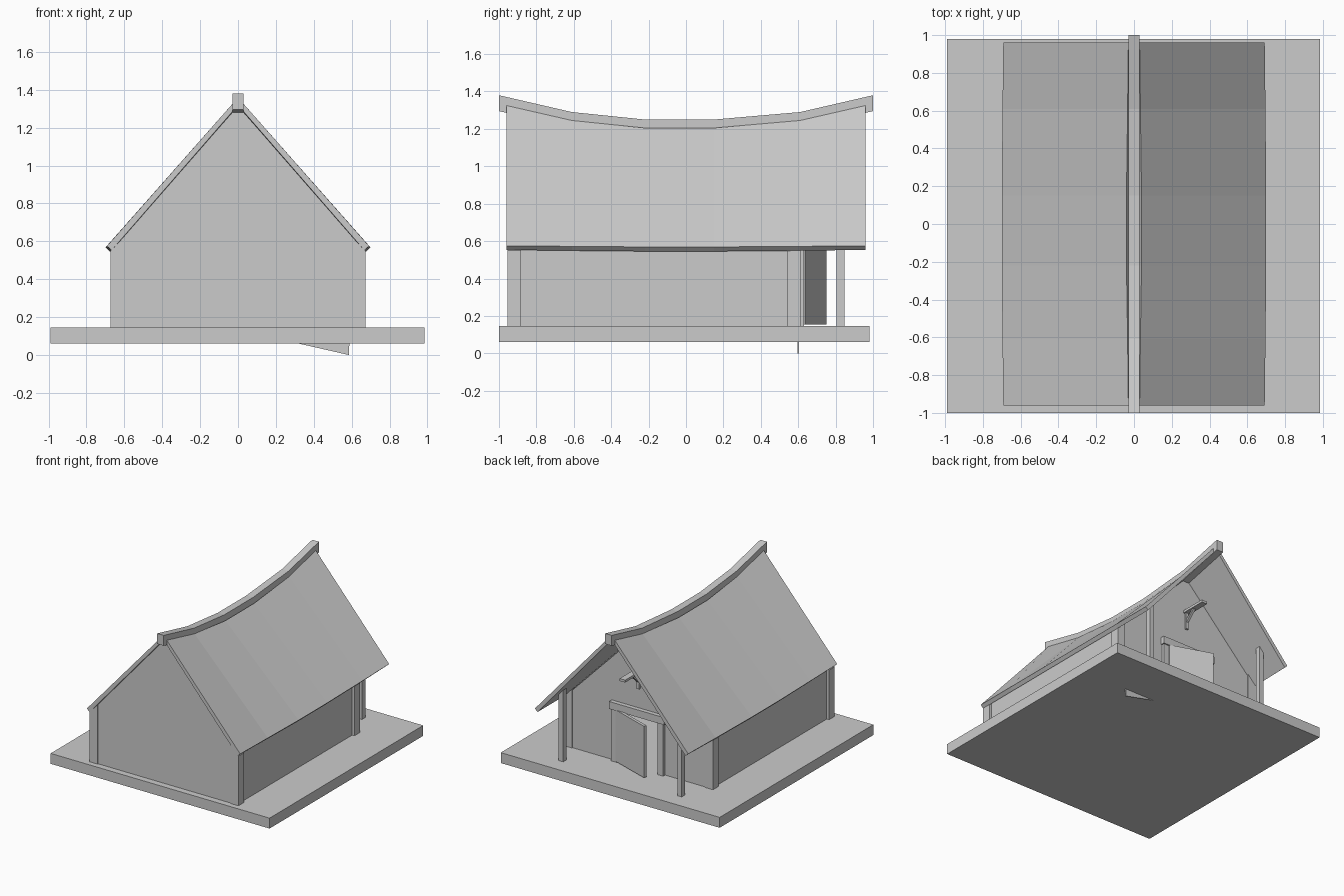
import bpy, bmesh
from mathutils import Vector

if "Cube" in bpy.data.objects:
    bpy.data.objects.remove(bpy.data.objects["Cube"])


def make(name, verts, faces):
    me = bpy.data.meshes.new(name)
    me.from_pydata(verts, [], faces)
    bm = bmesh.new()
    bm.from_mesh(me)
    bmesh.ops.recalc_face_normals(bm, faces=bm.faces)
    bm.to_mesh(me)
    bm.free()
    ob = bpy.data.objects.new(name, me)
    bpy.context.collection.objects.link(ob)
    return ob


def loft(name, rings):
    """Join equal-sized closed rings and cap both ends."""
    n = len(rings[0])
    verts = [p for r in rings for p in r]
    faces = [(k * n + i, k * n + (i + 1) % n, (k + 1) * n + (i + 1) % n, (k + 1) * n + i)
             for k in range(len(rings) - 1) for i in range(n)]
    faces += [tuple(range(n)), tuple(range(len(verts) - n, len(verts)))]
    return make(name, verts, faces)


def prism(name, prof, y0, y1):
    """XZ profile extruded along y."""
    return loft(name, [[(x, y, z) for x, z in prof] for y in (y0, y1)])


def box(name, x0, x1, y0, y1, z0, z1):
    return prism(name, [(x0, z0), (x1, z0), (x1, z1), (x0, z1)], y0, y1)


# Ground slab
box("base_slab", -0.99, 0.985, -1.0, 0.98, 0.06, 0.145)

# Sagging roof halves: y, inner x, inner z, eave x, eave z
stations = [(-0.96, 0.03, 1.325, 0.692, 0.575), (-0.61, 0.034, 1.245, 0.696, 0.572),
            (-0.22, 0.04, 1.205, 0.7, 0.569), (0.15, 0.04, 1.205, 0.7, 0.569),
            (0.61, 0.034, 1.245, 0.696, 0.572), (0.96, 0.03, 1.325, 0.692, 0.575)]
for s, side in ((1, "right"), (-1, "left")):
    rings = []
    for y, xi, zi, xe, ze in stations:
        d = Vector((xe - xi, ze - zi)).normalized()
        ox, oz = d.y * 0.033, -d.x * 0.033
        rings.append([(s * xi, y, zi), (s * xe, y, ze),
                      (s * (xe + ox), y, ze + oz), (s * (xi + ox * 0.5), y, zi + oz * 1.2)])
    loft("roof_" + side, rings)

# Ridge beam
loft("ridge_beam", [[(-0.03, y, z - 0.085), (0.03, y, z - 0.085), (0.03, y, z), (-0.03, y, z)]
                    for y, z in ((-1, 1.38), (-0.61, 1.29), (-0.22, 1.25),
                                 (0.15, 1.25), (0.61, 1.29), (1, 1.38))])

# Front gable wall
prism("front_wall", [(-0.65, 0.1), (0.65, 0.1), (0.65, 0.57), (0.03, 1.28),
                     (-0.03, 1.28), (-0.65, 0.57)], -0.948, -0.935)
# Back gable wall with doorway; one lower corner pokes below the slab
prism("back_wall", [(-0.65, 0.1), (-0.19, 0.1), (-0.19, 0.58), (0.19, 0.58), (0.19, 0.09),
                    (0.585, 0.0), (0.59, 0.1), (0.65, 0.1), (0.65, 0.565), (0.03, 1.2),
                    (-0.03, 1.2), (-0.65, 0.565)], 0.597, 0.605)

for s, side in ((1, "right"), (-1, "left")):
    # Side walls
    box("side_wall_" + side, s * 0.64, s * 0.652, -0.94, 0.6, 0.1, 0.58)
    # Corner posts with sloped tops
    for y, end in ((-0.955, "front"), (0.54, "back")):
        prism(f"{end}_post_{side}", [(s * 0.6, 0.12), (s * 0.673, 0.12),
                                     (s * 0.673, 0.55), (s * 0.6, 0.625)], y, y + 0.073)
    # Porch posts
    prism("porch_post_" + side, [(s * 0.515, 0.12), (s * 0.555, 0.12),
                                 (s * 0.555, 0.685), (s * 0.515, 0.735)], 0.805, 0.848)
    # Door frame uprights
    box("door_jamb_" + side, s * 0.185, s * 0.235, 0.58, 0.63, 0.12, 0.575)

# Lintel
box("door_lintel", -0.25, 0.245, 0.58, 0.64, 0.57, 0.63)
# Open door, hinged on the right jamb
a, b = Vector((0.185, 0.625)), Vector((-0.15, 0.74))
n = Vector((-(b - a).y, (b - a).x)).normalized() * 0.012
loft("door", [[(p.x, p.y, z) for p in (a - n, b - n, b + n, a + n)] for z in (0.155, 0.575)])

# Gable bracket: arm, wall plate and brace
box("bracket_arm", -0.025, 0.025, 0.59, 0.82, 0.925, 0.945)
box("bracket_plate", -0.012, 0.012, 0.6, 0.622, 0.79, 0.93)
loft("bracket_brace", [[(x, 0.605, 0.83), (x, 0.605, 0.855), (x, 0.69, 0.93), (x, 0.71, 0.93)]
                       for x in (-0.01, 0.01)])
